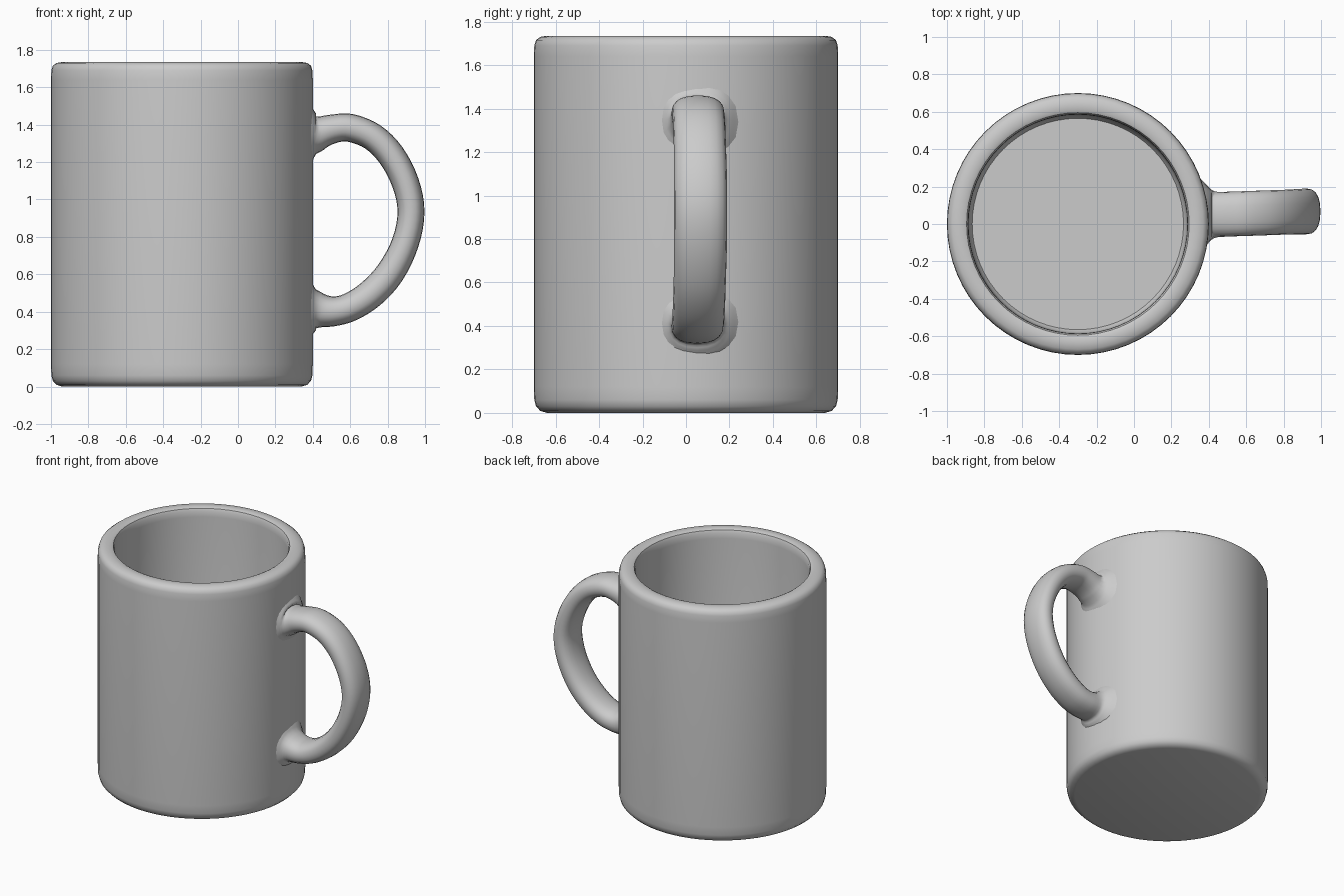
import bpy, bmesh, math
from mathutils import Vector

if "Cube" in bpy.data.objects:
    bpy.data.objects.remove(bpy.data.objects["Cube"])


def make_object(name, bm, angle):
    bmesh.ops.recalc_face_normals(bm, faces=bm.faces)
    mesh = bpy.data.meshes.new(name)
    bm.to_mesh(mesh)
    bm.free()
    obj = bpy.data.objects.new(name, mesh)
    bpy.context.collection.objects.link(obj)
    bpy.ops.object.select_all(action='DESELECT')
    obj.select_set(True)
    bpy.context.view_layer.objects.active = obj
    bpy.ops.object.shade_smooth_by_angle(angle=math.radians(angle))
    return obj


def bridge_rings(bm, rings):
    n = len(rings[0])
    for a, b in zip(rings, rings[1:]):
        for i in range(n):
            j = (i + 1) % n
            bm.faces.new((a[i], a[j], b[j], b[i]))


def catmull(p0, p1, p2, p3, t):
    return 0.5 * (2 * p1 + (p2 - p0) * t + (2 * p0 - 5 * p1 + 4 * p2 - p3) * t * t
                  + (3 * p1 - p0 - 3 * p2 + p3) * t ** 3)


# Cup: hollow turned profile (radius, z) from outer base over the rim to the inner floor
profile = [(0.64, 0.0), (0.67, 0.009), (0.69, 0.03), (0.698, 0.06), (0.70, 0.12),
           (0.70, 1.64), (0.698, 1.69), (0.69, 1.715), (0.67, 1.73), (0.64, 1.735),
           (0.61, 1.735), (0.595, 1.728), (0.587, 1.71), (0.585, 1.67),
           (0.583, 0.17), (0.578, 0.14), (0.565, 0.12)]
SIDES = 64
bm = bmesh.new()
rings = [[bm.verts.new((-0.30 + r * math.cos(2 * math.pi * i / SIDES),
                        r * math.sin(2 * math.pi * i / SIDES), z))
          for i in range(SIDES)] for r, z in profile]
bridge_rings(bm, rings)
bm.faces.new(rings[0])
bm.faces.new(rings[-1])
make_object("cup_body", bm, 40)

# Handle: path of (x, z, half thickness, half width), flared where it meets the cup
path = [(0.34, 1.335, 0.22, 0.21), (0.385, 1.345, 0.165, 0.165), (0.43, 1.355, 0.095, 0.125),
        (0.51, 1.378, 0.077, 0.12), (0.60, 1.383, 0.075, 0.12), (0.72, 1.335, 0.074, 0.12),
        (0.82, 1.235, 0.074, 0.12), (0.895, 1.09, 0.073, 0.122), (0.925, 0.935, 0.072, 0.122),
        (0.895, 0.77, 0.073, 0.122), (0.815, 0.61, 0.077, 0.12), (0.71, 0.495, 0.078, 0.12),
        (0.60, 0.425, 0.077, 0.12), (0.51, 0.402, 0.08, 0.12), (0.43, 0.408, 0.098, 0.125),
        (0.385, 0.415, 0.155, 0.165), (0.34, 0.42, 0.20, 0.21)]
pts = [Vector(p) for p in path]
ext = [2 * pts[0] - pts[1]] + pts + [2 * pts[-1] - pts[-2]]
samples = [catmull(*ext[k:k + 4], t / 4) for k in range(len(pts) - 1) for t in range(4)]
samples.append(pts[-1])


def rounded(v):
    return math.copysign(abs(v) ** 0.85, v)


bm = bmesh.new()
rings = []
for k, (x, z, thick, wide) in enumerate(samples):
    a, b = samples[max(k - 1, 0)], samples[min(k + 1, len(samples) - 1)]
    tangent = Vector((b.x - a.x, 0, b.y - a.y)).normalized()
    # keep the flared ends square to the wall
    if x < 0.43:
        tangent = Vector((1 if z > 0.9 else -1, 0, 0))
    normal = Vector((-tangent.z, 0, tangent.x))
    centre = Vector((x, 0.05 + 0.035 * (x - 0.43), z))
    rings.append([bm.verts.new(centre
                               + normal * thick * rounded(math.cos(2 * math.pi * i / 20))
                               + Vector((0, wide * rounded(math.sin(2 * math.pi * i / 20)), 0)))
                  for i in range(20)])
bridge_rings(bm, rings)
make_object("handle", bm, 80)
